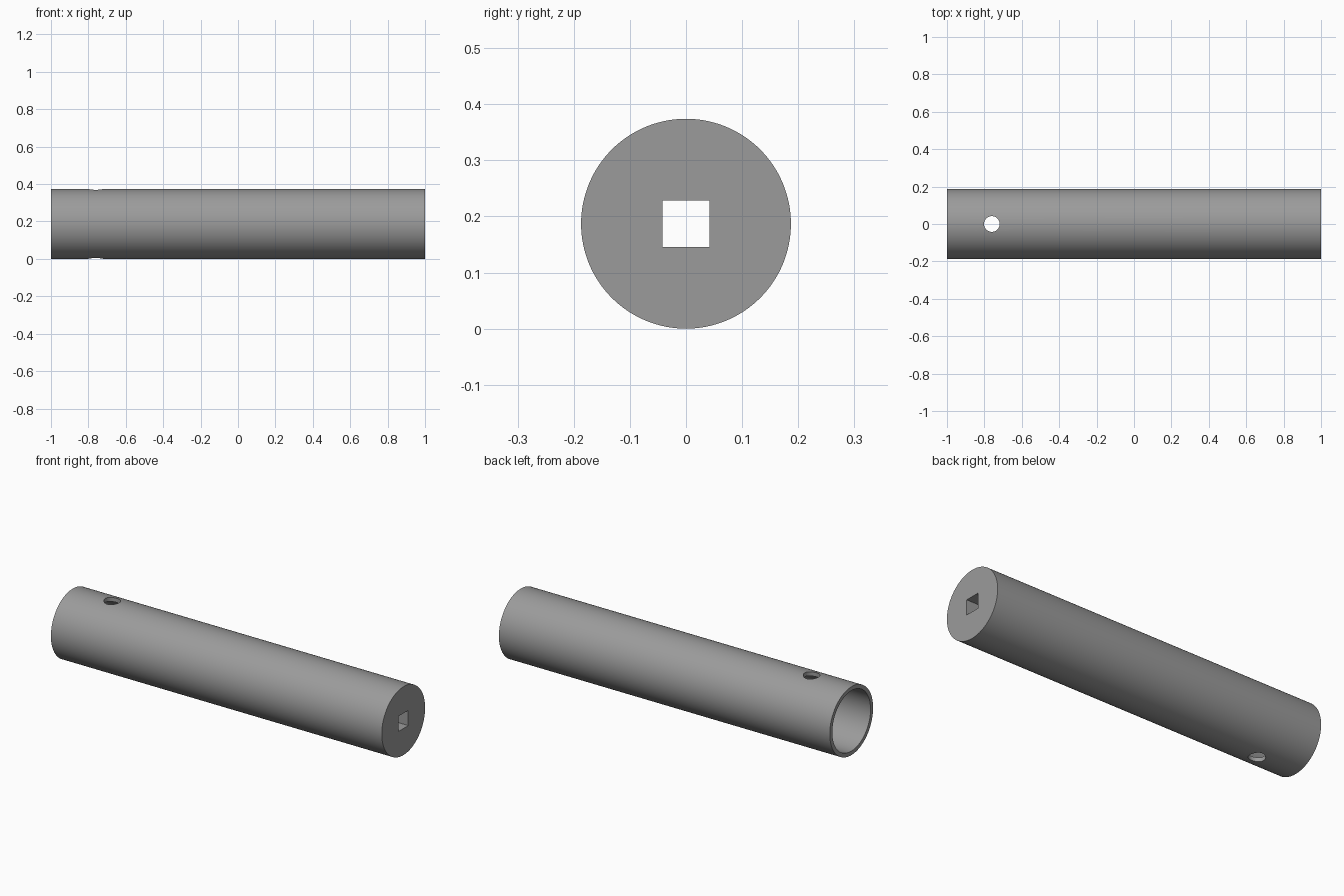
import bpy, math

if "Cube" in bpy.data.objects:
    bpy.data.objects.remove(bpy.data.objects["Cube"])

R, BORE_R, MID = 0.187, 0.165, 0.187
PIN_X, PIN_R, SQUARE = -0.76, 0.042, 0.083
CAP_INNER_X = 0.75

grey = bpy.data.materials.new("mid_grey")
grey.diffuse_color = (0.33, 0.33, 0.33, 1)
grey.use_nodes = True
grey.node_tree.nodes["Principled BSDF"].inputs["Base Color"].default_value = grey.diffuse_color


def cylinder(name, radius, length, loc, along_x=True, sides=128):
    rot = (0, math.pi / 2, 0) if along_x else (0, 0, 0)
    bpy.ops.mesh.primitive_cylinder_add(vertices=sides, radius=radius, depth=length,
                                        location=loc, rotation=rot)
    ob = bpy.context.object
    ob.name = name
    ob.data.materials.append(grey)
    return ob


# Outer body
tube = cylinder("tube", R, 2.0, (0, 0, MID))

# Deep round bore, open at the left end
bore = cylinder("bore_cutter", BORE_R, CAP_INNER_X + 1.2,
                ((CAP_INNER_X - 1.2) / 2, 0, MID))

# Cross hole for a pin
pin = cylinder("pin_hole_cutter", PIN_R, 0.6, (PIN_X, 0, MID), False, 48)

# Square drive hole through the closed end
bpy.ops.mesh.primitive_cube_add(size=1, location=(0.85, 0, MID))
drive = bpy.context.object
drive.name = "square_hole_cutter"
drive.scale = (0.5, SQUARE, SQUARE)
drive.data.materials.append(grey)

# Cut the holes, then remove the cutters
bpy.context.view_layer.update()
for cutter in (bore, pin, drive):
    cutter.hide_render = True
    mod = tube.modifiers.new(cutter.name, 'BOOLEAN')
    mod.operation = 'DIFFERENCE'
    mod.solver = 'EXACT'
    mod.object = cutter

bpy.ops.object.select_all(action='DESELECT')
tube.select_set(True)
bpy.context.view_layer.objects.active = tube
for mod in list(tube.modifiers):
    bpy.ops.object.modifier_apply(modifier=mod.name)
for cutter in (bore, pin, drive):
    bpy.data.objects.remove(cutter)

bpy.ops.object.shade_smooth_by_angle(angle=math.radians(30))
